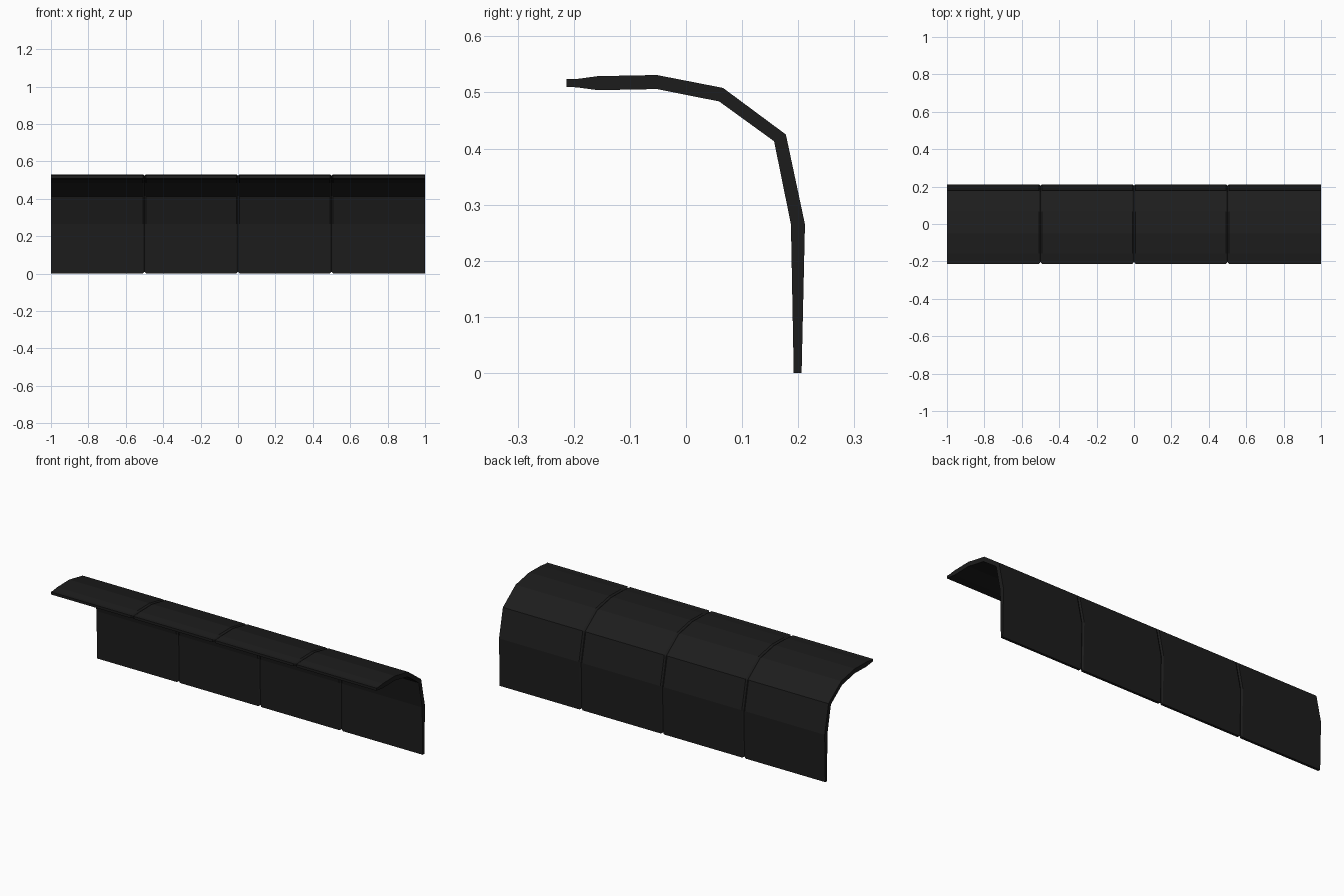
import bpy, bmesh
from mathutils import Vector

if "Cube" in bpy.data.objects:
    bpy.data.objects.remove(bpy.data.objects["Cube"])

# Cross-section (y, z): outer skin and matching inner skin, from foot to front lip
OUTER = [(0.206, 0), (0.212, 0.265), (0.178, 0.425), (0.066, 0.508),
         (-0.052, 0.531), (-0.157, 0.529), (-0.194, 0.524), (-0.213, 0.524)]
INNER = [(0.192, 0), (0.187, 0.265), (0.157, 0.413), (0.059, 0.484),
         (-0.052, 0.506), (-0.157, 0.504), (-0.194, 0.509), (-0.213, 0.510)]
SEAMS = (-0.5, 0.0, 0.5)
GROOVE = 0.009


def section(pinch=1.0, pull=0.0):
    """Closed profile loop, thinned about its middle line, free ends pulled in."""
    out, inn = [], []
    last = len(OUTER) - 1
    for i, (a, b) in enumerate(zip(OUTER, INNER)):
        a, b = Vector(a), Vector(b)
        mid = (a + b) / 2
        shift = Vector((0, pull)) if i == 0 else Vector((pull, 0)) if i == last else Vector((0, 0))
        out.append(mid + (a - mid) * pinch + shift)
        inn.append(mid + (b - mid) * pinch + shift)
    return out + inn[::-1]


# Stations along x: full thickness panels, pinched at every seam
full, thin = section(), section(0.45, 0.010)
stations = [(-1.0, full)]
for s in SEAMS:
    stations += [(s - GROOVE, full), (s, thin), (s + GROOVE, full)]
stations.append((1.0, full))

# Loft the panels
bm = bmesh.new()
rings = [[bm.verts.new((x, p.x, p.y)) for p in prof] for x, prof in stations]
n = len(full)
for r, q in zip(rings, rings[1:]):
    for i in range(n):
        j = (i + 1) % n
        bm.faces.new((r[i], r[j], q[j], q[i]))

# End caps as quads across the thickness
for ring in (rings[0], rings[-1]):
    for i in range(n // 2 - 1):
        bm.faces.new((ring[i], ring[i + 1], ring[n - 2 - i], ring[n - 1 - i]))
bmesh.ops.recalc_face_normals(bm, faces=bm.faces)

mesh = bpy.data.meshes.new("curved_panels")
bm.to_mesh(mesh)
bm.free()
panels = bpy.data.objects.new("curved_panels", mesh)
bpy.context.collection.objects.link(panels)

# Dark finish
mat = bpy.data.materials.new("dark_finish")
mat.diffuse_color = (0.012, 0.012, 0.012, 1)
mat.use_nodes = True
mat.node_tree.nodes["Principled BSDF"].inputs["Base Color"].default_value = mat.diffuse_color
mesh.materials.append(mat)
